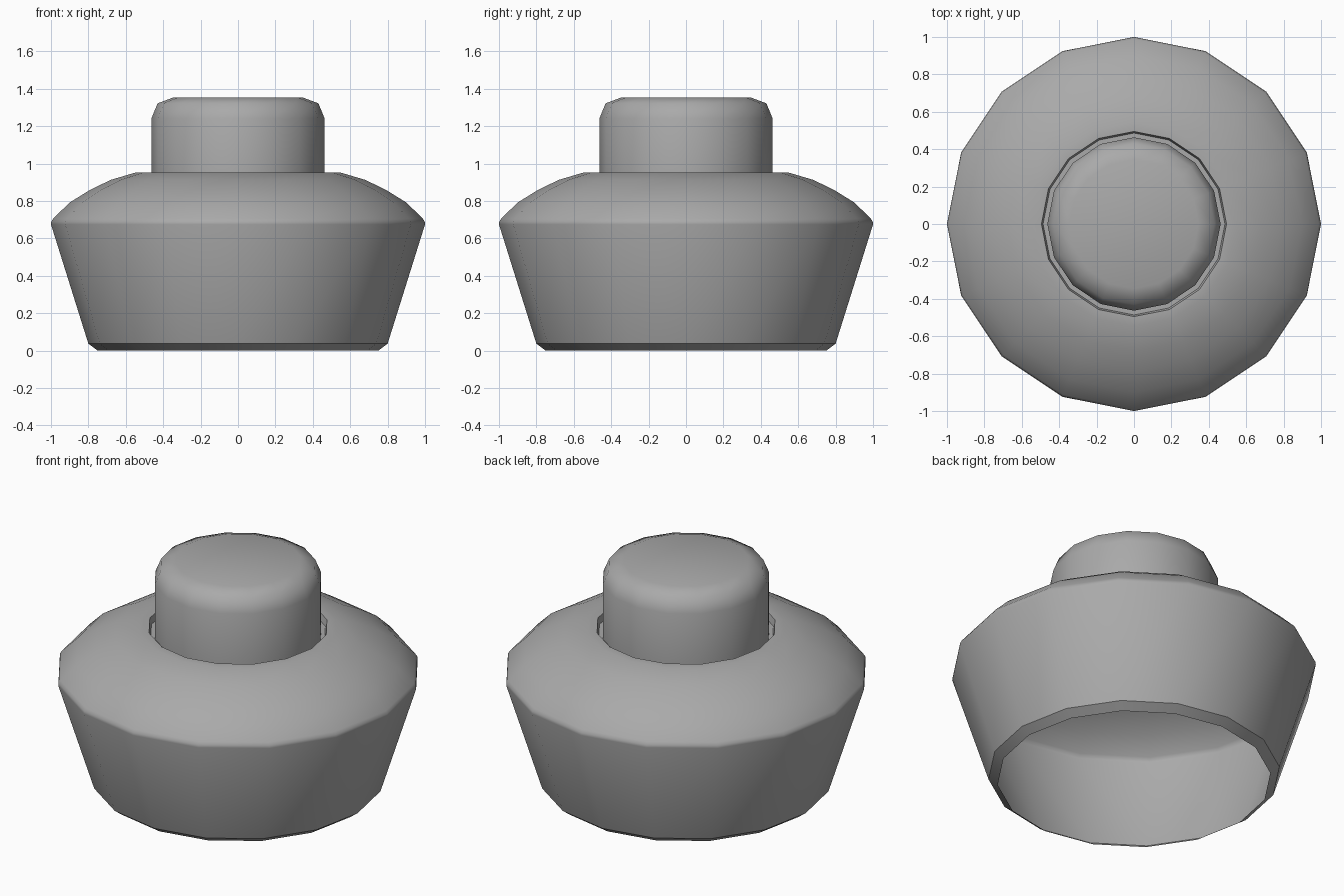
import bpy, bmesh, math

cube = bpy.data.objects.get("Cube")
if cube:
    bpy.data.objects.remove(cube, do_unlink=True)

SIDES = 16

grey = bpy.data.materials.new("mid_grey")
grey.use_nodes = True
grey.diffuse_color = (0.4, 0.4, 0.4, 1)
bsdf = grey.node_tree.nodes["Principled BSDF"]
bsdf.inputs["Base Color"].default_value = (0.4, 0.4, 0.4, 1)
bsdf.inputs["Roughness"].default_value = 0.7


def lathe(name, profile, sharp_rings=()):
    """Turn a (radius, height) profile around z; the listed rings stay sharp."""
    bm = bmesh.new()
    rings = []
    for r, z in profile:
        if r == 0:
            rings.append([bm.verts.new((0, 0, z))] * SIDES)
        else:
            angles = [2 * math.pi * i / SIDES for i in range(SIDES)]
            rings.append([bm.verts.new((r * math.cos(a), r * math.sin(a), z)) for a in angles])
    for low, high in zip(rings, rings[1:]):
        for i in range(SIDES):
            j = (i + 1) % SIDES
            corners = [low[i], low[j], high[j], high[i]]
            face = bm.faces.new(list(dict.fromkeys(corners)))
            face.smooth = True
    for index in sharp_rings:
        ring = rings[index]
        for i in range(SIDES):
            bm.edges.get((ring[i], ring[(i + 1) % SIDES])).smooth = False
    mesh = bpy.data.meshes.new(name)
    bm.to_mesh(mesh)
    bm.free()
    mesh.materials.append(grey)
    obj = bpy.data.objects.new(name, mesh)
    bpy.context.collection.objects.link(obj)


# Open-bottomed housing: chamfer, flared wall, soft shoulder, dome, groove
lathe("housing", [
    (0.75, 0.0), (0.80, 0.037), (1.0, 0.675), (0.998, 0.69), (0.988, 0.706),
    (0.90, 0.792), (0.79, 0.86), (0.68, 0.913), (0.545, 0.953), (0.495, 0.953),
    (0.486, 0.915), (0.463, 0.915),
], sharp_rings=(1, 9, 10))

# Push button with a rounded top, rising from the groove
lathe("push_button", [
    (0.463, 0.915), (0.463, 1.242), (0.43, 1.322), (0.345, 1.354), (0, 1.354),
])
